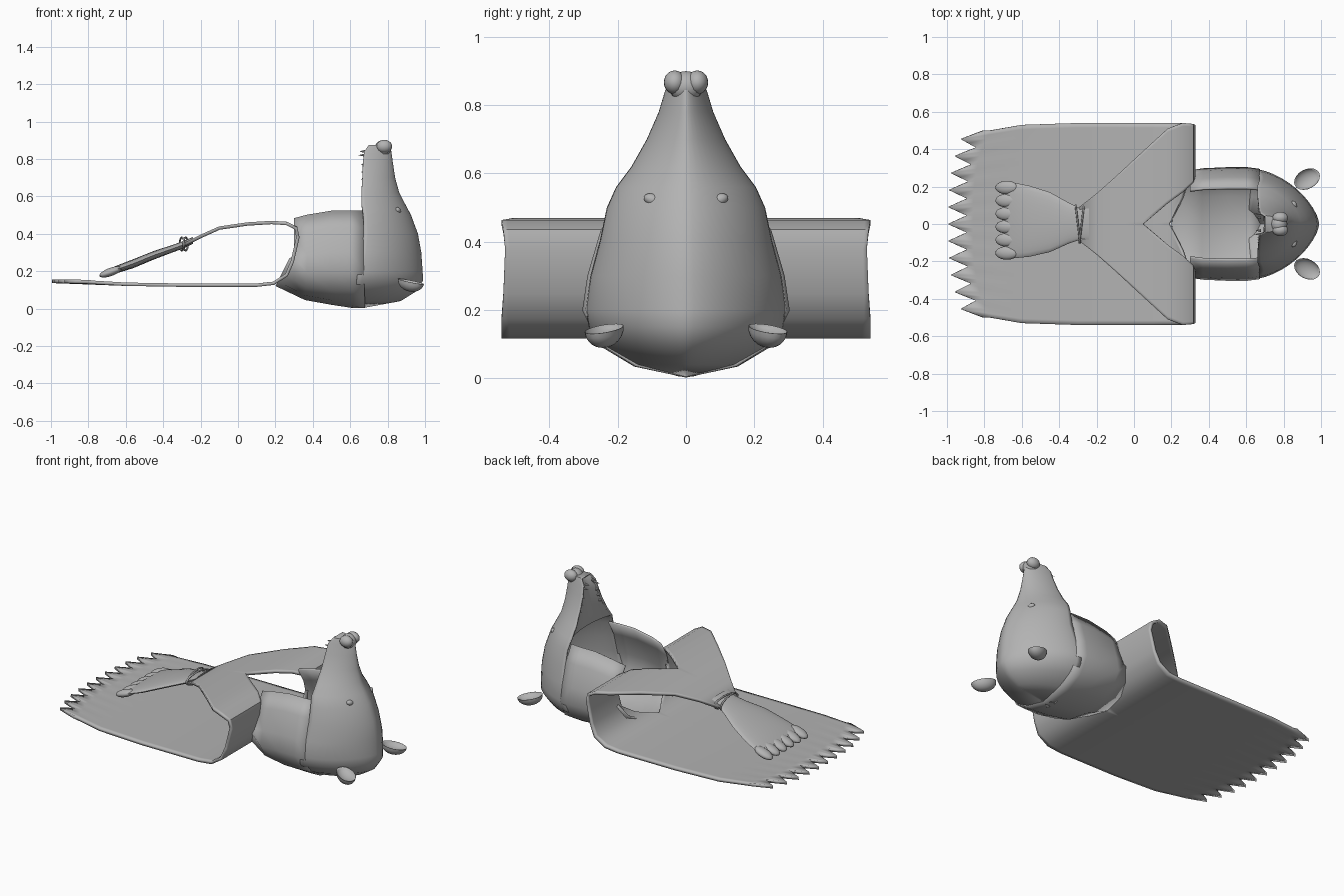
import bpy, bmesh, math
from mathutils import Vector, Matrix

if "Cube" in bpy.data.objects:
    bpy.data.objects.remove(bpy.data.objects["Cube"], do_unlink=True)

fur = bpy.data.materials.new("grey fur")
fur.use_nodes = True
GREY = (0.45, 0.45, 0.45, 1)
fur.diffuse_color = GREY
fur.node_tree.nodes["Principled BSDF"].inputs["Base Color"].default_value = GREY


def finish(name, bm, angle=40):
    bmesh.ops.recalc_face_normals(bm, faces=bm.faces)
    me = bpy.data.meshes.new(name)
    bm.to_mesh(me)
    bm.free()
    ob = bpy.data.objects.new(name, me)
    bpy.context.collection.objects.link(ob)
    me.materials.append(fur)
    bpy.ops.object.select_all(action="DESELECT")
    ob.select_set(True)
    bpy.context.view_layer.objects.active = ob
    bpy.ops.object.shade_smooth_by_angle(angle=math.radians(angle))
    return ob


def loft(rows, closed=False, caps=False):
    """Skin equal-length rows of points."""
    bm = bmesh.new()
    grid = [[bm.verts.new(p) for p in row] for row in rows]
    n = len(grid[0])
    for a, b in zip(grid, grid[1:]):
        for i in range(n if closed else n - 1):
            j = (i + 1) % n
            bm.faces.new((a[i], a[j], b[j], b[i]))
    if caps:
        bm.faces.new(grid[0])
        bm.faces.new(grid[-1])
    return bm, grid


def mirror_y(ob):
    m = ob.modifiers.new("mirror", "MIRROR")
    m.use_axis = (False, True, False)
    m.merge_threshold = 0.002


def thicken(ob, t, offset):
    s = ob.modifiers.new("thickness", "SOLIDIFY")
    s.thickness, s.offset = t, offset


def ball(name, at, size, rot=(0, 0, 0), seg=20):
    bm = bmesh.new()
    bmesh.ops.create_uvsphere(bm, u_segments=seg, v_segments=seg // 2, radius=1)
    bmesh.ops.scale(bm, vec=size, verts=bm.verts)
    ob = finish(name, bm)
    ob.location, ob.rotation_euler = at, rot
    return ob


# Cape half: ragged tail, flat back, fold over the shoulder, strap to the knot
COLS = 22
spans = [  # x, z, inner y, outer y
    (-0.6, 0.13, 0, 0.53), (-0.3, 0.125, 0, 0.54), (0.1, 0.125, 0, 0.54),
    (0.19, 0.135, 0, 0.54), (0.26, 0.18, 0.14, 0.54), (0.29, 0.25, 0.24, 0.535),
    (0.32, 0.38, 0.25, 0.53), (0.31, 0.43, 0.22, 0.535), (0.26, 0.455, 0.17, 0.54),
    (0.18, 0.46, 0.11, 0.51), (0.05, 0.452, 0, 0.39), (-0.1, 0.43, 0, 0.25),
    (-0.2, 0.385, 0, 0.16), (-0.29, 0.34, 0, 0.09)]
rows, tips = [], []
for i in range(COLS + 1):
    u = i / COLS
    y = 0.5 * u
    tooth = 0.1 if i % 4 == 0 else 0.05 if i % 2 else 0
    tips.append((-0.895 + 0.09 * u ** 3 - tooth, y, 0.145))
hem = [(-0.86 + 0.09 * (i / COLS) ** 3, 0.5 * i / COLS, 0.14) for i in range(COLS + 1)]
rows = [tips, hem] + [[(x, a + (b - a) * i / COLS, z) for i in range(COLS + 1)]
                      for x, z, a, b in spans]
cape = finish("cape", loft(rows)[0])
mirror_y(cape)
thicken(cape, 0.018, 0)

# Hood: trough open at the top, running from the neck to the head
rows = []
for x0, x1, drop, w in [(0.2, 0.3, 0.12, 0.93), (0.36, 0.37, 0.045, 0.98),
                        (0.5, 0.5, 0.02, 1), (0.62, 0.6, 0.0, 1), (0.68, 0.67, 0.0, 0.97)]:
    half = [(0.19, 0.52), (0.245, 0.43), (0.283, 0.3), (0.298, 0.2),
            (0.25, 0.1), (0.15, 0.04), (0, 0.008)]
    row = []
    for y, z in half:
        k = z / 0.52
        top = z - (0.04 * (1 - min(1, (x1 - 0.3) / 0.15)) * k)
        row.append((x0 + (x1 - x0) * min(1, k * 2), y * w, max(top, z * 0.75 + drop) if k < 0.5 else top))
    rows.append(row)
hood = finish("hood", loft(rows)[0], 50)
mirror_y(hood)
thicken(hood, 0.012, 0)

# Head: half shell facing +x with the snout pointing up
levels = [  # z, back x, front x, half width
    (0.005, 0.61, 0.68, 0.02), (0.04, 0.62, 0.87, 0.15), (0.09, 0.63, 0.95, 0.235),
    (0.15, 0.635, 0.99, 0.285), (0.2, 0.64, 0.987, 0.295), (0.3, 0.66, 0.98, 0.28),
    (0.4, 0.672, 0.962, 0.253), (0.5, 0.67, 0.925, 0.232), (0.56, 0.66, 0.893, 0.205),
    (0.62, 0.66, 0.862, 0.16), (0.7, 0.665, 0.84, 0.115), (0.78, 0.668, 0.828, 0.08),
    (0.84, 0.675, 0.82, 0.062), (0.875, 0.7, 0.81, 0.045)]
STEPS = 24


def arc(z, xb, xf, w):
    p = 1.25
    pts = []
    for i in range(STEPS + 1):
        t = math.pi * i / STEPS
        c, s = math.cos(t), math.sin(t)
        pts.append((xb + (xf - xb) * abs(s) ** p, math.copysign(abs(c) ** p, c) * w, z))
    return pts


bm, grid = loft([arc(*lv) for lv in levels])
bm.faces.new(grid[-1])
head = finish("head", bm, 50)
thicken(head, 0.01, -1)

# Palate closing the snout from behind, sunk between the lips
rows = []
for z, xb, xf, w in levels[8:]:
    rows.append([(xb + 0.035 * (1 - k * k), k * w, z) for k in (-1, -0.75, -0.4, 0, 0.4, 0.75, 1)])
finish("palate", loft(rows)[0])

# Teeth along the lips, two long fangs near the nose
for side in (-1, 1):
    for n, (z, y, size) in enumerate([(0.84, 0.035, 0.03), (0.82, 0.055, 0.04), (0.77, 0.07, 0.018),
                                      (0.73, 0.085, 0.018), (0.69, 0.1, 0.018)]):
        bm = bmesh.new()
        bmesh.ops.create_cone(bm, segments=8, radius1=0.009, radius2=0, depth=size,
                              matrix=Matrix.Rotation(-math.pi / 2, 4, "Y"))
        tooth = finish("tooth", bm)
        tooth.location = (0.672 - size / 4, side * y, z)

# Nose pad with two lobes
ball("nose", (0.775, 0, 0.855), (0.045, 0.05, 0.045))
for side in (-1, 1):
    ball("nostril", (0.782, side * 0.033, 0.867), (0.042, 0.032, 0.035))
    ball("eye", (0.852, side * 0.095, 0.522), (0.02, 0.03, 0.018), (side * 0.35, 0, 0))
    # Ear: hollow cup tilted outward
    bm = bmesh.new()
    bmesh.ops.create_uvsphere(bm, u_segments=20, v_segments=12, radius=1)
    for v in bm.verts:
        if v.co.z > 0.1:
            v.co.z = 0.1 - 0.6 * (v.co.z - 0.1)
    bmesh.ops.scale(bm, vec=(0.075, 0.052, 0.055), verts=bm.verts)
    ear = finish("ear", bm, 60)
    ear.location = (0.925, side * 0.24, 0.145)
    ear.rotation_euler = (0, 0.2, side * 0.5)

# Crossed front paws below the knot
rows = []
for x, z, y, w, t in [(-0.24, 0.365, 0, 0.1, 0.018), (-0.29, 0.342, 0, 0.085, 0.02),
                      (-0.35, 0.32, 0.005, 0.11, 0.02), (-0.45, 0.285, 0.01, 0.16, 0.023),
                      (-0.56, 0.24, 0.015, 0.19, 0.024), (-0.66, 0.205, 0.02, 0.205, 0.02),
                      (-0.69, 0.19, 0.02, 0.19, 0.012)]:
    rows.append([(x, y + w * math.cos(a), z + t * math.sin(a))
                 for a in (2 * math.pi * i / 24 for i in range(24))])
finish("paws", loft(rows, closed=True, caps=True)[0])
for i in range(6):
    y = -0.155 + 0.07 * i
    ball("toe", (-0.68, y, 0.196), (0.065, 0.036, 0.022), (0, -0.35, 0))

# Cord tied around the knot
for x, tilt in ((-0.28, 0.12), (-0.3, -0.12)):
    cu = bpy.data.curves.new("knot_cord", "CURVE")
    cu.dimensions, cu.bevel_depth = "3D", 0.005
    sp = cu.splines.new("POLY")
    sp.points.add(23)
    sp.use_cyclic_u = True
    for i, p in enumerate(sp.points):
        a = 2 * math.pi * i / 24
        p.co = (x + tilt * 0.1 * math.cos(a), 0.1 * math.cos(a), 0.345 + 0.035 * math.sin(a), 1)
    cu.materials.append(fur)
    bpy.context.collection.objects.link(bpy.data.objects.new("knot_cord", cu))
